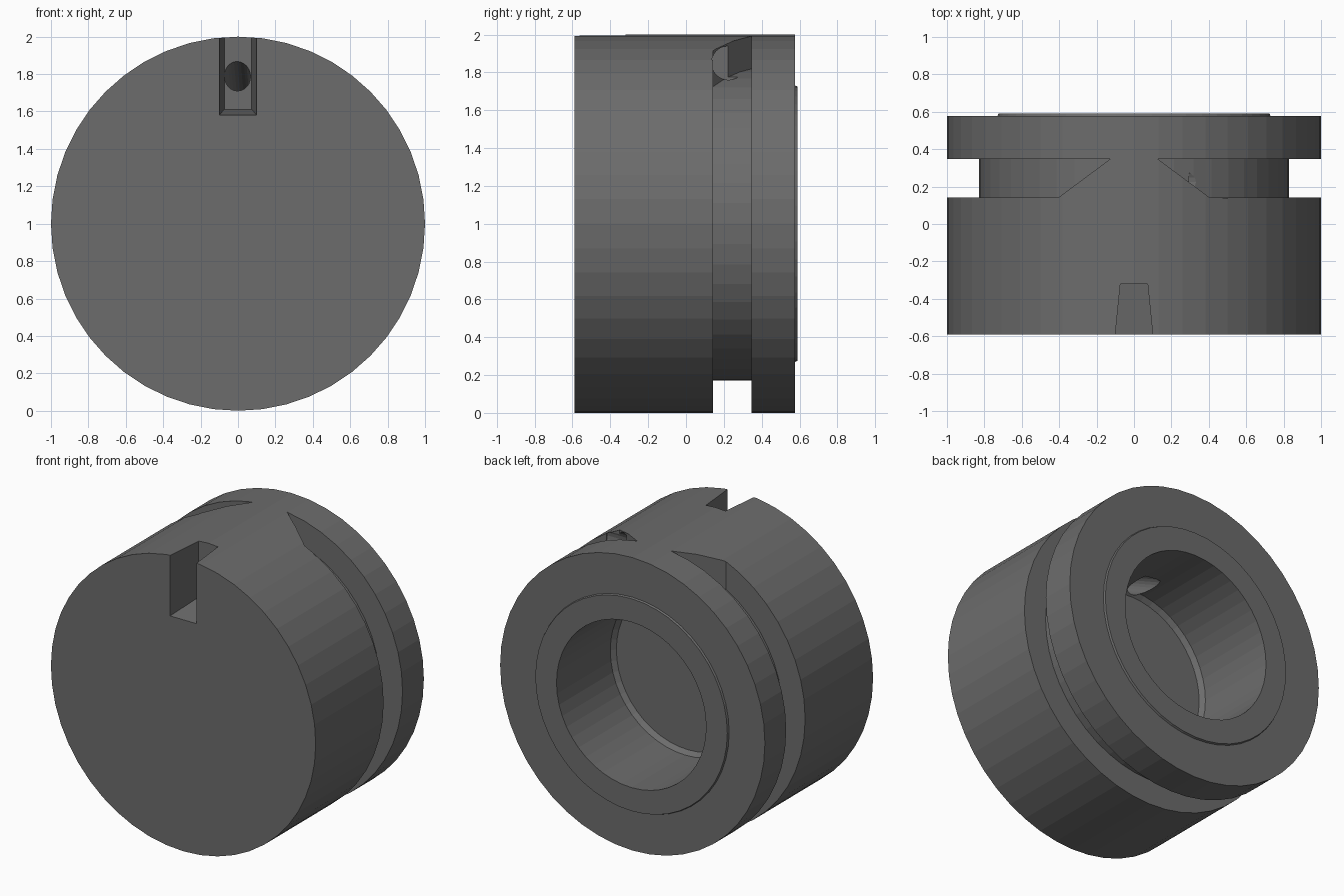
import bpy, bmesh, math
from mathutils import Vector

if "Cube" in bpy.data.objects:
    bpy.data.objects.remove(bpy.data.objects["Cube"])

SEGS = 48

def make(name, bm):
    bmesh.ops.recalc_face_normals(bm, faces=bm.faces)
    me = bpy.data.meshes.new(name)
    bm.to_mesh(me)
    bm.free()
    ob = bpy.data.objects.new(name, me)
    bpy.context.collection.objects.link(ob)
    return ob

def lathe(name, profile, closed=False):
    """Revolve (radius, y) points around the y axis at z = 1; radius 0 gives a pole."""
    bm = bmesh.new()
    rings = []
    for r, y in profile:
        if r == 0:
            rings.append([bm.verts.new((0, y, 1))] * SEGS)
        else:
            angs = [2 * math.pi * i / SEGS for i in range(SEGS)]
            rings.append([bm.verts.new((r * math.sin(a), y, 1 + r * math.cos(a))) for a in angs])
    pairs = list(zip(rings, rings[1:]))
    if closed:
        pairs.append((rings[-1], rings[0]))
    for p, q in pairs:
        for i in range(SEGS):
            j = (i + 1) % SEGS
            bm.faces.new(list(dict.fromkeys((p[i], p[j], q[j], q[i]))))
    return make(name, bm)

def prism(name, lower, upper):
    """Solid between two matching outlines."""
    bm = bmesh.new()
    a = [bm.verts.new(p) for p in lower]
    b = [bm.verts.new(p) for p in upper]
    bm.faces.new(a)
    bm.faces.new(b)
    n = len(a)
    for i in range(n):
        j = (i + 1) % n
        bm.faces.new((a[i], a[j], b[j], b[i]))
    return make(name, bm)

def drill(name, p, q, r):
    p, q = Vector(p), Vector(q)
    d = q - p
    bm = bmesh.new()
    bmesh.ops.create_cone(bm, cap_ends=True, segments=24, radius1=r, radius2=r, depth=d.length)
    rot = d.to_track_quat('Z', 'Y').to_matrix().to_4x4()
    bmesh.ops.transform(bm, matrix=rot, verts=bm.verts)
    bmesh.ops.translate(bm, vec=(p + q) / 2, verts=bm.verts)
    return make(name, bm)

def cut(ob, cutter):
    m = ob.modifiers.new("cut", 'BOOLEAN')
    m.operation, m.solver, m.object = 'DIFFERENCE', 'MANIFOLD', cutter
    bpy.context.view_layer.objects.active = ob
    bpy.ops.object.modifier_apply(modifier=m.name)
    bpy.data.objects.remove(cutter)

# Body: drum with raised rear lip and a blind bore with a rounded bottom edge
body = lathe("drum_body", [
    (0, -0.59), (1, -0.59), (1, 0.577), (0.73, 0.577), (0.725, 0.59), (0.565, 0.59),
    (0.565, 0.01), (0.54, -0.02), (0, -0.02)])

# Groove around the drum, interrupted by a wedge-shaped bridge on top
groove = lathe("groove_cutter", [(0.83, 0.143), (1.1, 0.143), (1.1, 0.347), (0.83, 0.347)], closed=True)
wedge = [(-0.467, 0.095), (0.467, 0.095), (0.063, 0.395), (-0.063, 0.395)]
cut(groove, prism("bridge_cutter", [(x, y, 1.5) for x, y in wedge], [(x, y, 2.3) for x, y in wedge]))
cut(body, groove)

# Tapered notch in the front rim
front = [(-0.102, -0.61, 1.578), (0.102, -0.61, 1.578), (0.102, -0.61, 2.1), (-0.102, -0.61, 2.1)]
back = [(-0.073, -0.32, 1.612), (0.073, -0.32, 1.612), (0.073, -0.32, 2.1), (-0.073, -0.32, 2.1)]
cut(body, prism("notch_cutter", front, back))

# Slanted hole from notch to bore, and pin recess at the end of the groove
cut(body, drill("feed_cutter", (-0.007, -0.40, 1.83), (0.02, 0.19, 1.525), 0.07))
cut(body, drill("pin_cutter", (0.295, 0.225, 1.85), (0.5, 0.225, 1.85), 0.09))

# Dark grey finish
mat = bpy.data.materials.new("dark_grey")
mat.diffuse_color = (0.15, 0.15, 0.15, 1)
mat.use_nodes = True
mat.node_tree.nodes["Principled BSDF"].inputs["Base Color"].default_value = mat.diffuse_color
body.data.materials.clear()
body.data.materials.append(mat)

bpy.ops.object.select_all(action='DESELECT')
body.select_set(True)
bpy.context.view_layer.objects.active = body
bpy.ops.object.shade_smooth_by_angle(angle=math.radians(5))
